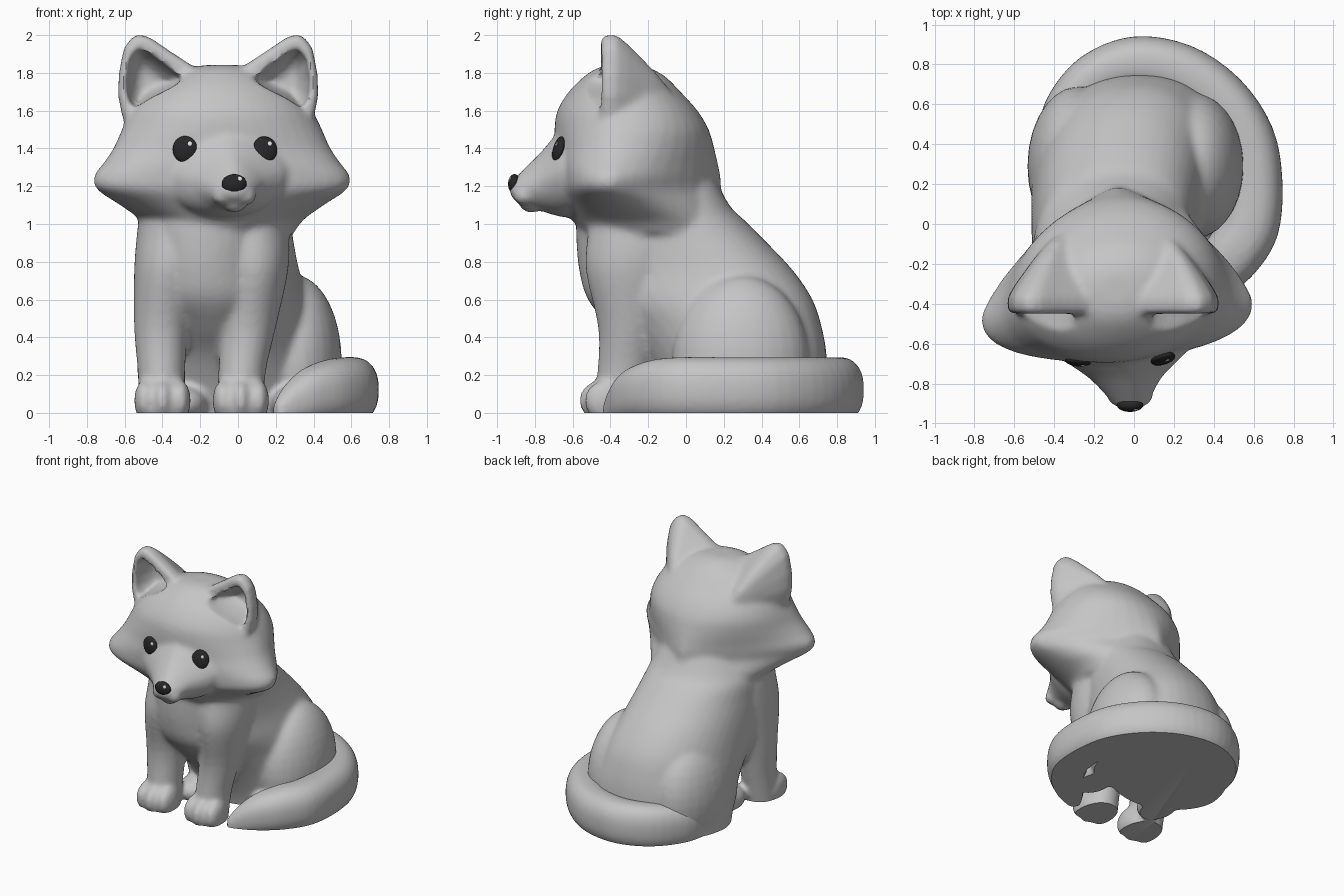
import bpy, bmesh, math
from mathutils import Vector, Matrix

if "Cube" in bpy.data.objects:
    bpy.data.objects.remove(bpy.data.objects["Cube"])


def material(name, v):
    m = bpy.data.materials.new(name)
    m.diffuse_color = (v, v, v, 1)
    m.use_nodes = True
    m.node_tree.nodes["Principled BSDF"].inputs["Base Color"].default_value = m.diffuse_color
    return m


FUR = material("grey fur", 0.56)
BLACK = material("black", 0.02)
GLINT = material("white glint", 0.8)


def add_object(name, bm, mat=None):
    bmesh.ops.recalc_face_normals(bm, faces=bm.faces)
    me = bpy.data.meshes.new(name)
    bm.to_mesh(me)
    bm.free()
    ob = bpy.data.objects.new(name, me)
    bpy.context.collection.objects.link(ob)
    if mat:
        me.materials.append(mat)
    return ob


def smooth(ob, deg=45):
    bpy.ops.object.select_all(action='DESELECT')
    ob.select_set(True)
    bpy.context.view_layer.objects.active = ob
    bpy.ops.object.shade_smooth_by_angle(angle=math.radians(deg))


def rounded(rings, k=4):
    """Insert in-between rings along a smooth spline."""
    out = []
    for i in range(len(rings) - 1):
        quad = [rings[max(i - 1, 0)], rings[i], rings[i + 1], rings[min(i + 2, len(rings) - 1)]]
        for j in range(k):
            t = j / k
            ring = []
            for a, b, c, d in zip(*[[Vector(p) for p in r] for r in quad]):
                ring.append(.5 * (2 * b + (c - a) * t + (2 * a - 5 * b + 4 * c - d) * t * t
                                  + (3 * b - a - 3 * c + d) * t ** 3))
            out.append(ring)
    return out + [rings[-1]]


def loft(bm, rings, curved=True):
    """Skin closed rings of points and cap both ends."""
    if curved:
        rings = rounded(rings)
    vs = [[bm.verts.new(p) for p in r] for r in rings]
    n = len(vs[0])
    faces = [bm.faces.new((a[i], a[(i + 1) % n], b[(i + 1) % n], b[i]))
             for a, b in zip(vs, vs[1:]) for i in range(n)]
    faces += [bm.faces.new(vs[0][::-1]), bm.faces.new(vs[-1])]
    bmesh.ops.recalc_face_normals(bm, faces=faces)


def oval(w, front, back, pf=2, pb=2, n=40):
    """Rounded outline with separate front and back depth and squareness."""
    out = []
    for i in range(n):
        t = 2 * math.pi * i / n
        c, s = math.cos(t), math.sin(t)
        p, d = (pb, back) if s > 0 else (pf, front)
        out.append((w * math.copysign(abs(c) ** (2 / p), c),
                    d * math.copysign(abs(s) ** (2 / p), s)))
    return out


def ball(bm, co, r):
    bmesh.ops.create_uvsphere(bm, u_segments=28, v_segments=18, radius=1,
                              matrix=Matrix.Translation(co) @ Matrix.Diagonal((*r, 1)))


def fuse(name, bm, cutters=()):
    """Blend overlapping parts into one skin, cut it, and flatten it at z = 0."""
    tmp = add_object("parts", bm)

    def blend(iterations):
        m = tmp.modifiers.new("blend", 'REMESH')
        m.mode, m.voxel_size = 'VOXEL', 0.015
        m = tmp.modifiers.new("soften", 'SMOOTH')
        m.factor, m.iterations = 0.5, iterations

    blend(6)
    for c in cutters:
        m = tmp.modifiers.new("cut", 'BOOLEAN')
        m.operation, m.object, m.solver = 'DIFFERENCE', c, 'EXACT'
    if cutters:
        blend(3)
    dg = bpy.context.evaluated_depsgraph_get()
    me = bpy.data.meshes.new_from_object(tmp.evaluated_get(dg))
    bm = bmesh.new()
    bm.from_mesh(me)
    for f in bm.faces:
        f.material_index = 0
    bmesh.ops.bisect_plane(bm, geom=bm.verts[:] + bm.edges[:] + bm.faces[:],
                           plane_co=(0, 0, 0), plane_no=(0, 0, 1), clear_inner=True)
    bmesh.ops.holes_fill(bm, edges=[e for e in bm.edges if e.is_boundary], sides=0)
    bpy.data.objects.remove(tmp)
    ob = add_object(name, bm, FUR)
    smooth(ob)
    return ob


bm = bmesh.new()

# torso: z, centre x, half width, front y, back y, y of widest point; leans from chest to rump
rings = []
for z, cx, w, yf, yb, yw in [(-.08, -.07, .48, -.08, .74, .28), (.1, -.07, .49, -.14, .75, .28),
                             (.3, -.07, .48, -.26, .745, .27), (.45, -.08, .46, -.40, .72, .22),
                             (.6, -.09, .435, -.52, .67, .16), (.75, -.10, .41, -.565, .57, .06),
                             (.9, -.10, .395, -.58, .43, -.05), (1.02, -.10, .39, -.58, .31, -.13),
                             (1.1, -.09, .37, -.56, .23, -.16), (1.3, -.08, .26, -.45, .12, -.15)]:
    pf = 1.8 if z < .5 else 2.1
    rings.append([(cx + .13 * (yw + y) + x, yw + y, z)
                  for x, y in oval(w, yw - yf, yb - yw, pf, 2.2)])
loft(bm, rings)

# thighs and hind feet
for x, r in ((-.28, (.255, .4, .45)), (.3, (.25, .365, .46))):
    ball(bm, (x, .29, .27), r)
    ball(bm, (x * 1.03, -.08, .05), (.13, .18, .1))

# front legs and three-toed paws
for xs in [(-.40, -.405, -.405, -.37, -.335, -.33), (.015, .02, .055, .085, .07, .06)]:
    spec = [(-.06, .125, -.37, .13), (.2, .125, -.33, .14), (.45, .145, -.30, .165),
            (.75, .18, -.28, .25), (.95, .2, -.25, .27), (1.06, .19, -.25, .26)]
    loft(bm, [[(cx + x, cy + y, z) for x, y in oval(w, d, d)]
              for cx, (z, w, cy, d) in zip(xs, spec)])
    ball(bm, (xs[0], -.40, .05), (.148, .14, .14))
    for dx in (-.094, 0, .094):
        ball(bm, (xs[0] + dx, -.455 + abs(dx) * .3, .065), (.056, .112, .108))

# head: z, half width, front y, back y, y of widest point, front and back squareness
HX = -.085
rings = []
for z, w, yf, yb, yw, pf, pb in [
        (.95, .38, -.54, .25, -.15, 2, 2), (1.02, .43, -.6, .23, -.2, 2, 1.9),
        (1.1, .54, -.64, .21, -.33, 2.1, 1.6), (1.18, .66, -.67, .19, -.43, 2.3, 1.35),
        (1.25, .68, -.68, .185, -.43, 2.3, 1.35), (1.32, .63, -.69, .17, -.42, 2.2, 1.5),
        (1.4, .575, -.69, .15, -.40, 2.1, 1.75), (1.5, .53, -.695, .12, -.37, 2, 2),
        (1.6, .48, -.68, .06, -.35, 2, 2.1), (1.7, .40, -.62, -.03, -.33, 2, 2.1),
        (1.78, .28, -.54, -.11, -.32, 2, 2.1), (1.825, .18, -.47, -.19, -.32, 2, 2),
        (1.842, .08, -.4, -.25, -.32, 2, 2)]:
    rings.append([(HX + x, yw + y + .06 * x, z) for x, y in oval(w, yw - yf, yb - yw, pf, pb)])
loft(bm, rings)

# muzzle: y, centre x, half width, top z, bottom z
rings = []
for y, cx, w, zt, zb in [(-.5, -.08, .38, 1.56, 1.03), (-.64, -.07, .33, 1.52, 1.035),
                         (-.71, -.06, .255, 1.45, 1.05), (-.77, -.045, .185, 1.38, 1.07),
                         (-.84, -.03, .13, 1.31, 1.09), (-.90, -.02, .085, 1.25, 1.12),
                         (-.93, -.02, .05, 1.22, 1.15)]:
    h = (zt - zb) / 2
    rings.append([(cx + x, y, zb + h + z) for x, z in oval(w, h, h, 2, 1.55)])
loft(bm, rings)
for x in (-.08, .04):
    ball(bm, (x, -.855, 1.15), (.058, .06, .05))
ball(bm, (-.02, -.82, 1.1), (.06, .06, .04))

# ears, with cutters for the hollow fronts
EAR = [(-.58, 1.48), (-.615, 1.58), (-.635, 1.68), (-.63, 1.8), (-.605, 1.93), (-.565, 1.985),
       (-.53, 2.005), (-.47, 1.99), (-.36, 1.915), (-.23, 1.83), (-.22, 1.55)]
HOLLOW = [(-.555, 1.61), (-.585, 1.68), (-.59, 1.76), (-.575, 1.87), (-.53, 1.925),
          (-.475, 1.91), (-.38, 1.84), (-.29, 1.765), (-.36, 1.72), (-.46, 1.67)]


def ear_loft(target, outline, cx, cz, steps, right):
    loft(target, [[((2 * -.105 - x) if right else x, y, z) for x, z in
                   [(cx + (px - cx) * s, cz + (pz - cz) * s) for px, pz in outline]]
                  for y, s in steps], False)


scoops = []
for right in (False, True):
    ear_loft(bm, EAR, -.33, 1.58, [(-.45, .95), (-.425, 1), (-.37, 1), (-.31, .89),
                                   (-.25, .75), (-.16, .53), (-.09, .33), (-.05, .15)], right)
    cb = bmesh.new()
    ear_loft(cb, HOLLOW, -.47, 1.74, [(-.6, 1.05), (-.43, 1), (-.38, .92), (-.33, .76),
                                      (-.29, .55), (-.27, .3)], right)
    cutter = add_object("ear_hollow_cutter", cb)
    cutter.hide_render = True
    scoops.append(cutter)

body = fuse("body_and_head", bm, scoops)
for c in scoops:
    bpy.data.objects.remove(c)

# tail curled round the right side: x, y, half width, top z
bm = bmesh.new()
path = [(-.42, .36, .07, .2), (-.36, .56, .10, .26), (-.21, .73, .12, .29),
        (0, .805, .135, .295), (.23, .765, .14, .295), (.43, .63, .14, .295),
        (.56, .43, .145, .295), (.6, .2, .145, .295), (.575, -.02, .15, .295),
        (.48, -.17, .145, .28), (.36, -.29, .115, .23), (.26, -.37, .07, .14),
        (.2, -.42, .03, .05)]
rings = []
for i, (x, y, w, zt) in enumerate(path):
    a, b = path[max(i - 1, 0)], path[min(i + 1, len(path) - 1)]
    t = Vector((b[0] - a[0], b[1] - a[1])).normalized()
    h = (zt + .05) / 2
    rings.append([(x - t.y * u, y + t.x * u, h - .05 + v) for u, v in oval(w, h, h, 2.4, 2.4)])
loft(bm, rings)
fuse("tail", bm)


def stud(name, x, z, r, depth, mat, target):
    """Flattened ball seated on a surface, facing mostly forward."""
    hit, co, no, _ = target.ray_cast((x, -2, z), (0, 1, 0))
    if not hit:
        return None
    b = bmesh.new()
    rot = (no + Vector((0, -1, 0))).to_track_quat('Z', 'Y').to_matrix().to_4x4()
    bmesh.ops.create_uvsphere(b, u_segments=24, v_segments=14, radius=1,
                              matrix=Matrix.Translation(co) @ rot
                              @ Matrix.Diagonal((r, r * 1.08, depth, 1)))
    ob = add_object(name, b, mat)
    smooth(ob)
    return ob


# eyes with glints
bpy.context.view_layer.update()
for x in (-.28, .143):
    eye = stud("eye", x, 1.395, .066, .026, BLACK, body)
    bpy.context.view_layer.update()
    stud("eye_glint", x + .025, 1.425, .012, .004, GLINT, eye)

# nose with glint
bm = bmesh.new()
ball(bm, (-.02, -.908, 1.212), (.066, .034, .052))
nose = add_object("nose", bm, BLACK)
smooth(nose)
bpy.context.view_layer.update()
stud("nose_glint", .01, 1.24, .012, .004, GLINT, nose)
